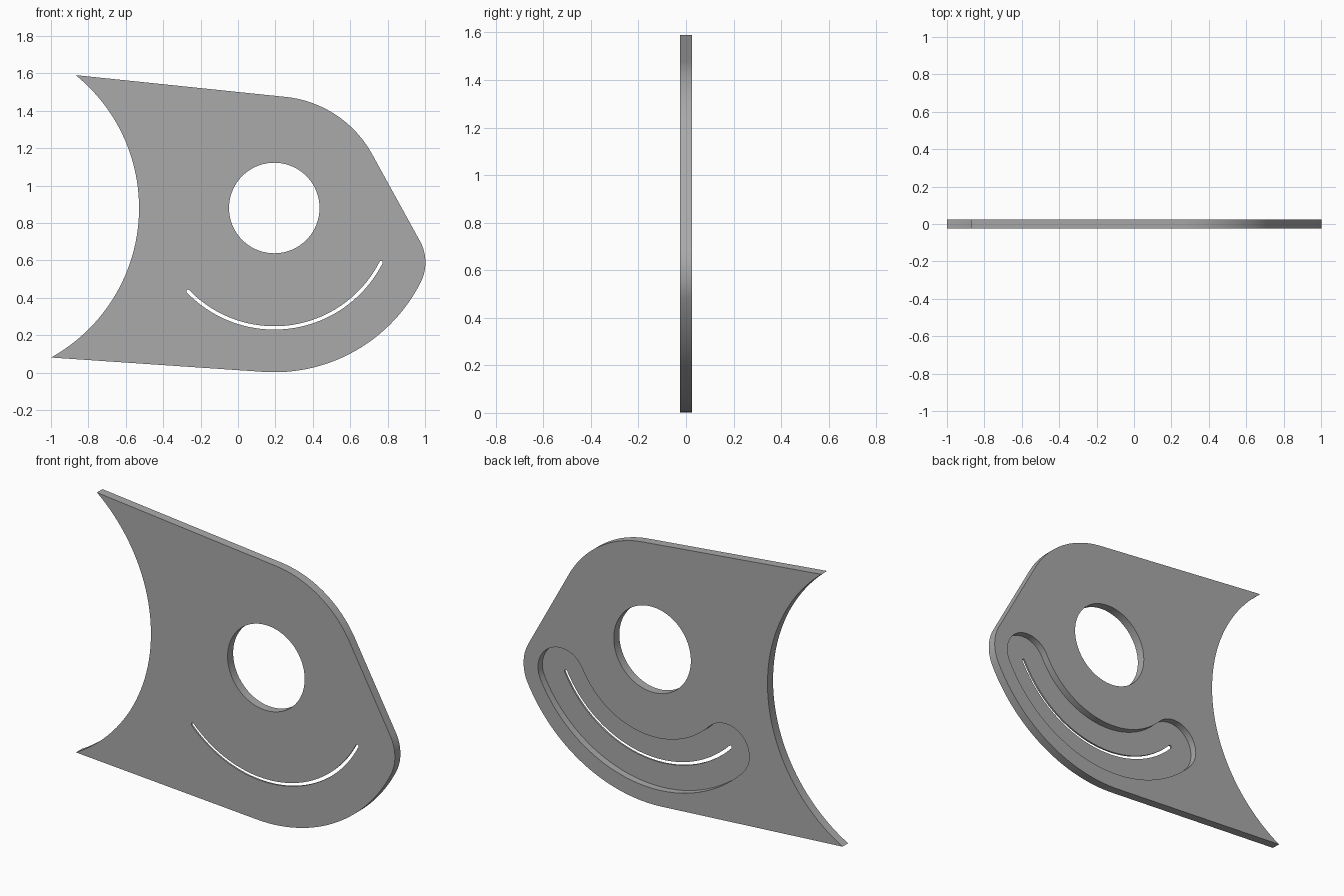
import bpy
import bmesh
from math import cos, sin, radians

cube = bpy.data.objects.get("Cube")
if cube:
    bpy.data.objects.remove(cube, do_unlink=True)

HALF = 0.025                 # half the plate thickness
CX, CZ = 0.194, 0.88         # centre shared by hole, slot and rounded edges
SLOT_R = 0.641
START, END = -136, -27       # sweep of the slot in degrees

grey = bpy.data.materials.new("plain grey")
grey.use_nodes = True
colour = (0.4, 0.4, 0.4, 1)
grey.diffuse_color = colour
grey.node_tree.nodes["Principled BSDF"].inputs["Base Color"].default_value = colour


def arc(cx, cz, r, a, b, steps=32):
    """Points along an arc from angle a to angle b, in degrees."""
    angles = [radians(a + (b - a) * i / steps) for i in range(steps + 1)]
    return [(cx + r * cos(t), cz + r * sin(t)) for t in angles]


def on_slot(angle):
    return CX + SLOT_R * cos(radians(angle)), CZ + SLOT_R * sin(radians(angle))


def curved_slot(half_width, steps=16):
    """Outline of an arc-shaped slot with round ends."""
    pts = arc(CX, CZ, SLOT_R + half_width, START, END, 64)
    pts += arc(*on_slot(END), half_width, END, END + 180, steps)[1:-1]
    pts += arc(CX, CZ, SLOT_R - half_width, END, START, 64)
    pts += arc(*on_slot(START), half_width, START + 180, START + 360, steps)[1:-1]
    return pts


def prism(name, outline, y0, y1):
    """Extrude an x-z outline from y0 to y1."""
    bm = bmesh.new()
    face = bm.faces.new([bm.verts.new((x, y0, z)) for x, z in outline])
    out = bmesh.ops.extrude_face_region(bm, geom=[face])
    moved = [v for v in out["geom"] if isinstance(v, bmesh.types.BMVert)]
    bmesh.ops.translate(bm, verts=moved, vec=(0, y1 - y0, 0))
    bmesh.ops.recalc_face_normals(bm, faces=bm.faces)
    mesh = bpy.data.meshes.new(name)
    bm.to_mesh(mesh)
    bm.free()
    mesh.materials.append(grey)
    obj = bpy.data.objects.new(name, mesh)
    bpy.context.collection.objects.link(obj)
    return obj


# Plate: concave left edge, large lower curve, small right corner, upper curve
outline = arc(-1.443, CZ, 0.914, 51, -61, 48)
outline += arc(CX, CZ, 0.878, -94, END, 40)
outline += arc(*on_slot(END), 0.237, END, 29, 20)[1:]
outline += arc(CX, CZ, 0.597, 29, 84, 32)
plate = prism("plate", outline, -HALF, HALF)

# Round hole, rear pocket and thin through slot
cutters = [
    prism("hole_cutter", arc(CX, CZ, 0.242, 0, 360, 96)[:-1], -0.1, 0.1),
    prism("pocket_cutter", curved_slot(0.147), HALF - 0.04, 0.1),
    prism("slot_cutter", curved_slot(0.009, 8), -0.1, 0.1),
]
bpy.context.view_layer.objects.active = plate
for cutter in cutters:
    cutter.hide_render = True
    mod = plate.modifiers.new(cutter.name, 'BOOLEAN')
    mod.operation = 'DIFFERENCE'
    mod.solver = 'EXACT'
    mod.object = cutter
    bpy.ops.object.modifier_apply(modifier=mod.name)
    bpy.data.objects.remove(cutter, do_unlink=True)

# Smooth curved walls, sharp rims
bpy.ops.object.select_all(action='DESELECT')
plate.select_set(True)
bpy.ops.object.shade_smooth_by_angle(angle=radians(30))
